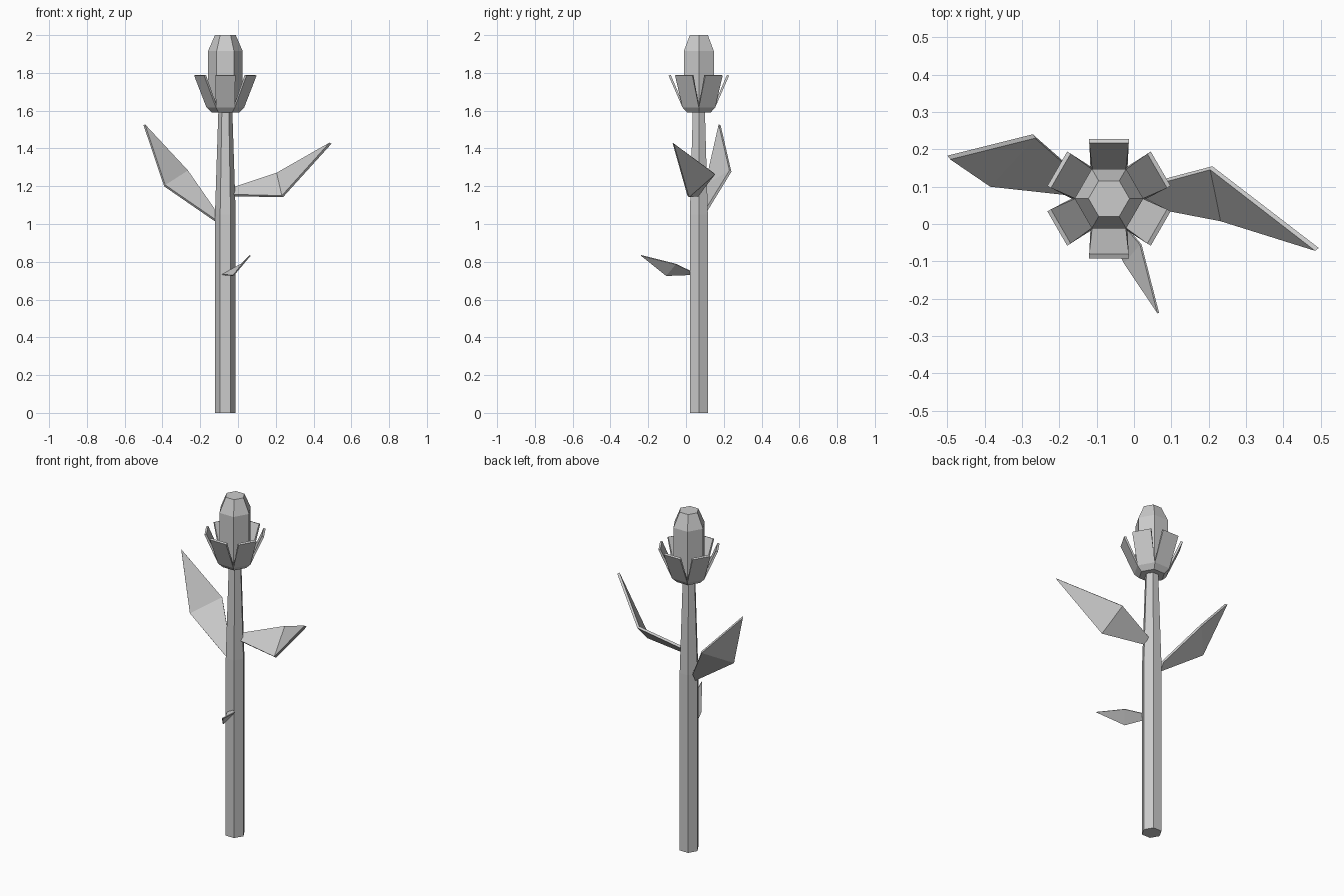
import bpy
from math import cos, sin, radians

if "Cube" in bpy.data.objects:
    bpy.data.objects.remove(bpy.data.objects["Cube"])

CX, CY = -0.067, 0.068          # stem axis


def make(name, verts, faces):
    mesh = bpy.data.meshes.new(name)
    mesh.from_pydata(verts, [], faces)
    mesh.update()
    obj = bpy.data.objects.new(name, mesh)
    bpy.context.collection.objects.link(obj)
    return obj


def hexagon(r, z):
    return [(CX + r * cos(radians(60 * i)), CY + r * sin(radians(60 * i)), z) for i in range(6)]


def lathe(profile, cap_top=True):
    """Six-sided turned shape from (radius, height) pairs, bottom to top."""
    verts = [v for r, z in profile for v in hexagon(r, z)]
    faces = [(k * 6 + i, k * 6 + (i + 1) % 6, k * 6 + 6 + (i + 1) % 6, k * 6 + 6 + i)
             for k in range(len(profile) - 1) for i in range(6)]
    faces.append(tuple(range(5, -1, -1)))
    if cap_top:
        n = len(verts)
        faces.append(tuple(range(n - 6, n)))
    return verts, faces


def thicken(obj, thickness, offset):
    mod = obj.modifiers.new("thickness", "SOLIDIFY")
    mod.thickness = thickness
    mod.offset = offset


# Stem and flower bud
make("stem", *lathe([(0.055, 0), (0.055, 1.05), (0.037, 1.6)]))
make("bud", *lathe([(0.07, 1.603), (0.092, 1.65), (0.092, 1.915), (0.055, 2.0)]))

# Calyx: small cup with one flared sepal rising from each rim edge
verts, faces = lathe([(0.072, 1.59), (0.1, 1.617)], cap_top=False)
for i in range(6):
    a = radians(60 * i + 30)
    n = len(verts)
    for side in (1, -1):
        verts.append((CX + 0.16 * cos(a) - side * 0.053 * sin(a),
                      CY + 0.16 * sin(a) + side * 0.053 * cos(a), 1.785))
    faces.append((6 + i, 6 + (i + 1) % 6, n, n + 1))
thicken(make("calyx", verts, faces), 0.012, -1)

# Leaves: base edge, wide fold, tip
leaves = {
    "right_leaf": (0.014, [(-0.025, 0.088, 1.19), (-0.025, 0.062, 1.152), (0.235, 0.012, 1.146),
                           (0.207, 0.15, 1.267), (0.49, -0.068, 1.428)]),
    "left_leaf": (0.014, [(-0.115, 0.10, 1.06), (-0.115, 0.075, 1.015), (-0.388, 0.105, 1.203),
                          (-0.268, 0.235, 1.28), (-0.496, 0.178, 1.525)]),
    "small_leaf": (0.006, [(-0.05, 0.025, 0.75), (-0.085, 0.025, 0.732), (-0.025, -0.105, 0.727),
                           (0.018, -0.055, 0.788), (0.065, -0.239, 0.834)]),
}
for name, (thickness, points) in leaves.items():
    thicken(make(name, points, [(0, 1, 2, 3), (3, 2, 4)]), thickness, 0)
